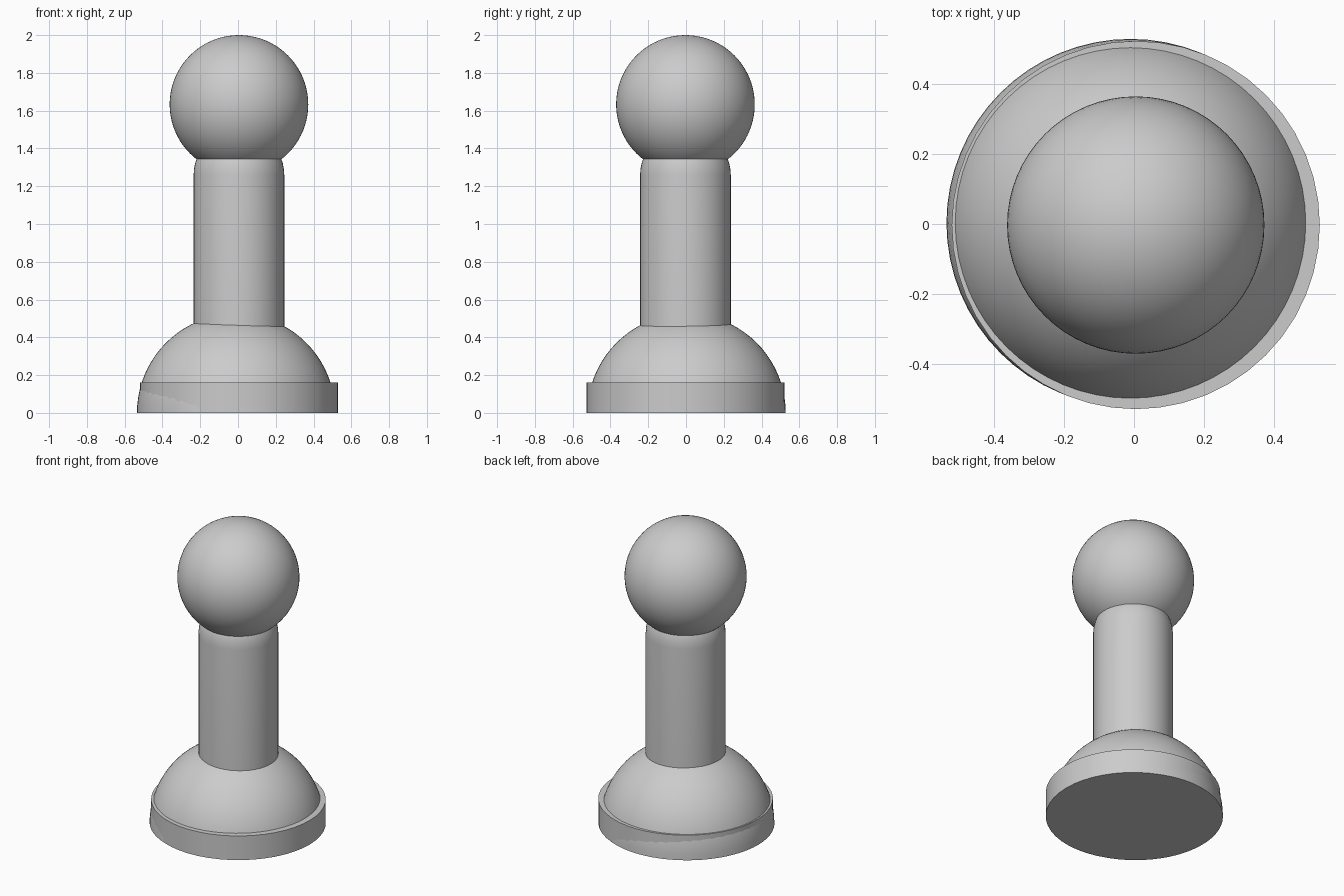
import bpy
import math

cube = bpy.data.objects.get("Cube")
if cube:
    bpy.data.objects.remove(cube, do_unlink=True)

grey = bpy.data.materials.new("plain grey")
grey.use_nodes = True
colour = (0.6, 0.6, 0.6, 1)
grey.diffuse_color = colour
grey.node_tree.nodes["Principled BSDF"].inputs["Base Color"].default_value = colour


def arc(radius, centre_z, start, end, steps):
    """Points (r, z) along a circle, angles in degrees above the horizon."""
    angles = [math.radians(start + (end - start) * i / steps) for i in range(steps + 1)]
    return [(radius * math.cos(a), centre_z + radius * math.sin(a)) for a in angles]


def lathe(name, profile, x, y, sides):
    """Turn an (r, z) profile around a vertical axis; close both ends."""
    verts, faces, rings = [], [], []
    for r, z in profile:
        start = len(verts)
        count = 1 if r < 1e-5 else sides
        for i in range(count):
            a = math.tau * i / sides
            verts.append((r * math.cos(a), r * math.sin(a), z))
        rings.append([start + i % count for i in range(sides)])
    for low, high in zip(rings, rings[1:]):
        for i in range(sides):
            j = (i + 1) % sides
            quad = [low[i], low[j], high[j], high[i]]
            faces.append(list(dict.fromkeys(quad)))
    if len(set(rings[0])) > 1:
        faces.append(rings[0][::-1])
    if len(set(rings[-1])) > 1:
        faces.append(rings[-1])
    mesh = bpy.data.meshes.new(name)
    mesh.from_pydata(verts, [], faces)
    mesh.materials.append(grey)
    obj = bpy.data.objects.new(name, mesh)
    bpy.context.collection.objects.link(obj)
    obj.location = (x, y, 0)
    bpy.ops.object.select_all(action="DESELECT")
    obj.select_set(True)
    bpy.context.view_layer.objects.active = obj
    bpy.ops.object.shade_smooth_by_angle(angle=math.radians(35))
    return obj


# Flat round foot
lathe("base_disc", [(0.525, 0), (0.525, 0.16)], 0.005, -0.003, 48)
# Half ball sitting in the foot, very slightly off centre
lathe("base_dome", arc(0.525, 0, 0, 90, 20), -0.01, 0.003, 64)
# Post with a rounded top
lathe("post", [(0.24, 0.3)] + arc(0.24, 1.26, 0, 90, 12), 0.005, -0.003, 48)
# Ball on top
lathe("head_ball", arc(0.367, 1.633, -90, 90, 40), 0.005, -0.003, 64)
